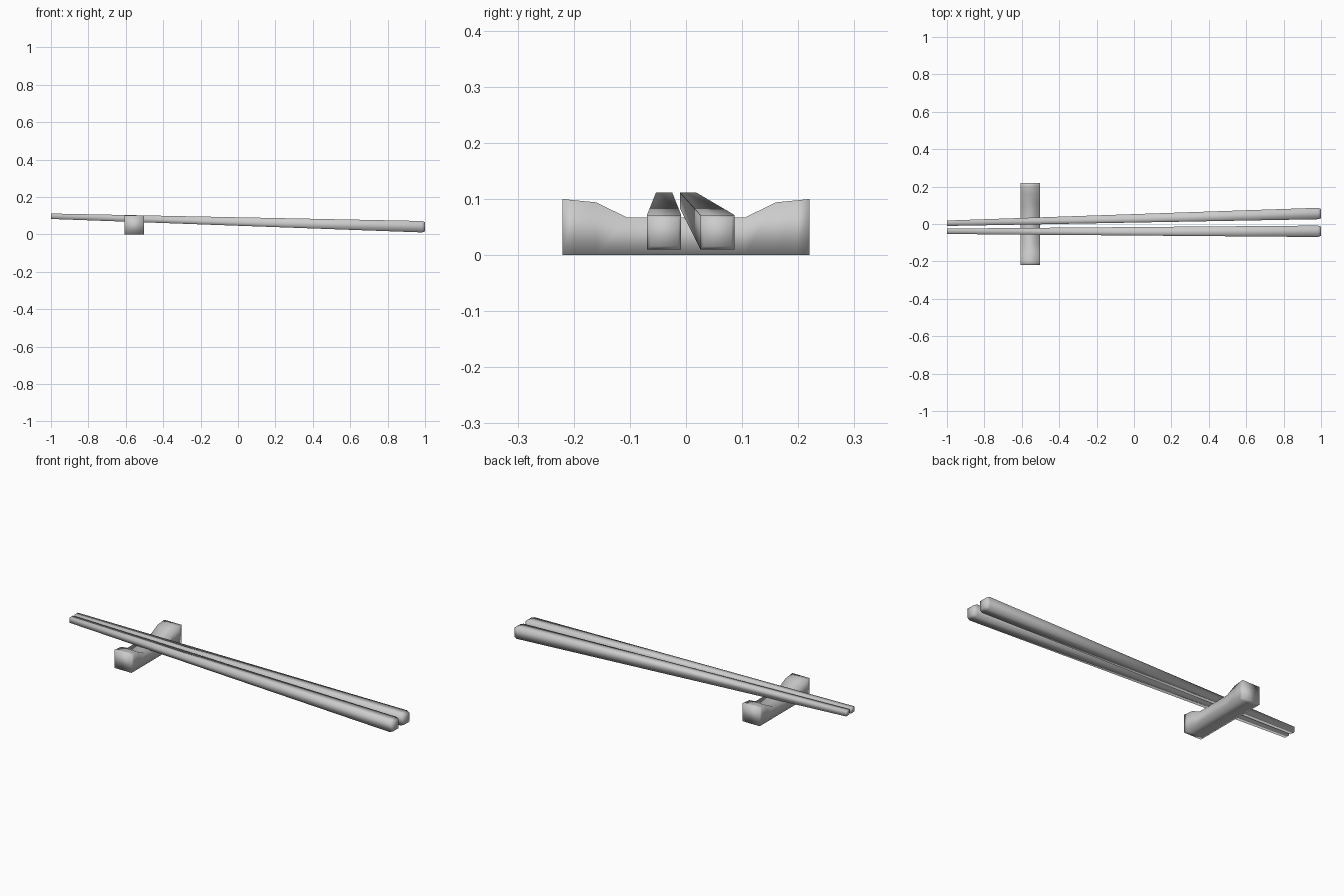
import bpy, bmesh

if "Cube" in bpy.data.objects:
    bpy.data.objects.remove(bpy.data.objects["Cube"])


def loft(name, rings):
    """Join equal-sized vertex rings into one closed, smooth-shaded mesh."""
    bm = bmesh.new()
    loops = [[bm.verts.new(p) for p in ring] for ring in rings]
    for a, b in zip(loops, loops[1:]):
        n = len(a)
        for i in range(n):
            j = (i + 1) % n
            bm.faces.new((a[i], a[j], b[j], b[i]))
    bm.faces.new(loops[0])
    bm.faces.new(loops[-1])
    bmesh.ops.recalc_face_normals(bm, faces=bm.faces)
    mesh = bpy.data.meshes.new(name)
    bm.to_mesh(mesh)
    bm.free()
    mesh.shade_smooth()
    obj = bpy.data.objects.new(name, mesh)
    bpy.context.collection.objects.link(obj)
    return obj


def square(x, y, z, half):
    return [(x, y - half, z - half), (x, y + half, z - half),
            (x, y + half, z + half), (x, y - half, z + half)]


# Two tapered square chopsticks with a chamfered handle end
for name, tip_y, end_y in (("chopstick_front", -0.039, -0.039),
                           ("chopstick_back", 0.004, 0.056)):
    loft(name, [square(-1.0, tip_y, 0.097, 0.0145),
                square(0.983, end_y, 0.041, 0.0305),
                square(1.0, end_y, 0.041, 0.025)])

# Rest: box sections along y with a dipped saddle, mirrored about the middle
half = [(0.105, 0.067), (0.16, 0.094), (0.2, 0.098), (0.22, 0.10)]
profile = [(-y, h) for y, h in reversed(half)] + half
loft("chopstick_rest", [[(-0.608, y, 0), (-0.502, y, 0),
                         (-0.502, y, h), (-0.608, y, h)] for y, h in profile])
